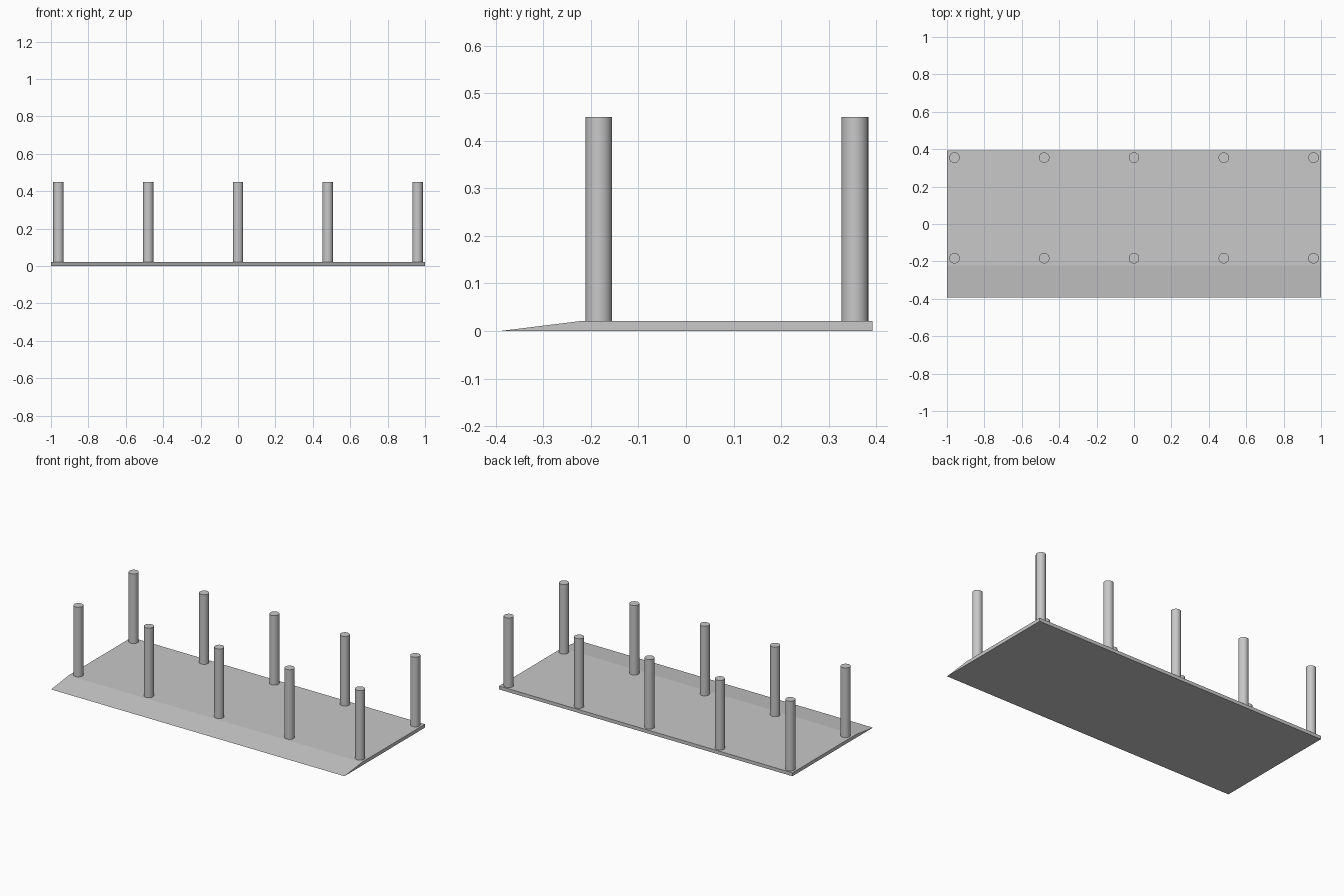
import bpy
import bmesh

cube = bpy.data.objects.get("Cube")
if cube:
    bpy.data.objects.remove(cube, do_unlink=True)

grey = bpy.data.materials.new("light_grey")
grey.use_nodes = True
colour = (0.58, 0.58, 0.58, 1)
grey.diffuse_color = colour
grey.node_tree.nodes["Principled BSDF"].inputs["Base Color"].default_value = colour

HALF_WIDTH = 1.0
HALF_DEPTH = 0.392
DECK_TOP = 0.021
RAMP_END = -0.222
COLUMN_RADIUS = 0.028
COLUMN_TOP = 0.45


def add_deck():
    """Side profile with a ramped front edge, extruded across the width."""
    profile = [(-HALF_DEPTH, 0), (HALF_DEPTH, 0),
               (HALF_DEPTH, DECK_TOP), (RAMP_END, DECK_TOP)]
    bm = bmesh.new()
    side = bm.faces.new([bm.verts.new((-HALF_WIDTH, y, z)) for y, z in profile])
    extruded = bmesh.ops.extrude_face_region(bm, geom=[side])["geom"]
    moved = [v for v in extruded if isinstance(v, bmesh.types.BMVert)]
    bmesh.ops.translate(bm, verts=moved, vec=(2 * HALF_WIDTH, 0, 0))
    bmesh.ops.recalc_face_normals(bm, faces=bm.faces)
    mesh = bpy.data.meshes.new("deck")
    bm.to_mesh(mesh)
    bm.free()
    mesh.materials.append(grey)
    bpy.context.collection.objects.link(bpy.data.objects.new("deck", mesh))


def add_column(name, x, y):
    """Smooth round column standing on the deck."""
    height = COLUMN_TOP - DECK_TOP
    bpy.ops.mesh.primitive_cylinder_add(
        vertices=32, radius=COLUMN_RADIUS, depth=height,
        location=(x, y, DECK_TOP + height / 2))
    column = bpy.context.object
    column.name = name
    column.data.materials.append(grey)
    bpy.ops.object.shade_smooth_by_angle()


add_deck()

# Two rows of five evenly spaced columns
for row, y in (("front", -0.183), ("back", 0.355)):
    for i in range(5):
        add_column(f"{row}_column_{i + 1}", (i - 2) * 0.48, y)
